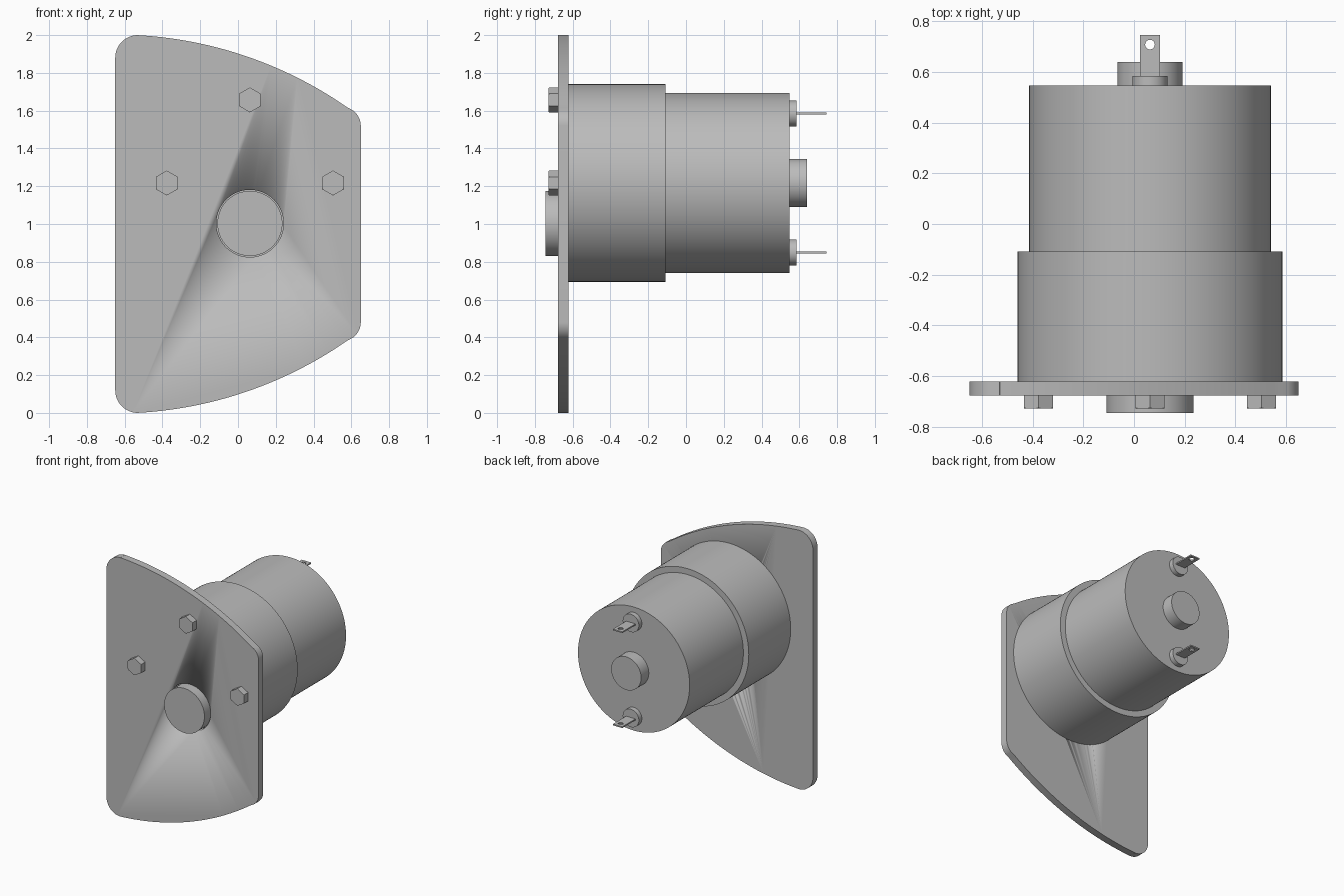
import bpy, bmesh
from math import sin, cos, pi, radians, acos
from mathutils import Matrix

cube = bpy.data.objects.get("Cube")
if cube:
    bpy.data.objects.remove(cube, do_unlink=True)

grey = bpy.data.materials.new("plain grey")
grey.use_nodes = True
colour = (0.5, 0.5, 0.5, 1)
grey.diffuse_color = colour
grey.node_tree.nodes["Principled BSDF"].inputs["Base Color"].default_value = colour

AXIS_X, AXIS_Z = 0.063, 1.217      # motor axis
PLATE_FRONT, PLATE_BACK = -0.677, -0.621
MOTOR_BACK = 0.547


def finish(name, bm, smooth=True):
    bmesh.ops.recalc_face_normals(bm, faces=bm.faces)
    mesh = bpy.data.meshes.new(name)
    bm.to_mesh(mesh)
    bm.free()
    mesh.materials.append(grey)
    obj = bpy.data.objects.new(name, mesh)
    bpy.context.collection.objects.link(obj)
    if smooth:
        bpy.ops.object.select_all(action='DESELECT')
        obj.select_set(True)
        bpy.context.view_layer.objects.active = obj
        bpy.ops.object.shade_smooth_by_angle(angle=radians(30))
    return obj


def cylinder(name, x, z, r, y0, y1, sides=96, r_front=None):
    """Cylinder or cone along y, with a corner pointing up."""
    bm = bmesh.new()
    bmesh.ops.create_cone(bm, cap_ends=True, segments=sides,
                          radius1=r if r_front is None else r_front,
                          radius2=r, depth=y1 - y0)
    bmesh.ops.transform(bm, verts=bm.verts, matrix=Matrix.Translation(
        (x, (y0 + y1) / 2, z)) @ Matrix.Rotation(-pi / 2, 4, 'X'))
    return finish(name, bm, sides > 6)


def cut(obj, cutter, operation='DIFFERENCE'):
    mod = obj.modifiers.new("cut", 'BOOLEAN')
    mod.operation = operation
    mod.object = cutter
    mod.solver = 'EXACT'
    cutter.hide_render = True
    cutter.hide_viewport = True
    cutter.hide_set(True)


def arc(cx, cz, r, a0, a1, n):
    steps = [a0 + (a1 - a0) * i / n for i in range(n + 1)]
    return [(cx + r * cos(a), cz + r * sin(a)) for a in steps]


# Mounting plate: upper half outline, mirrored about z = 1
R = 2.15
tip = acos(1.258 / R)
upper = arc(0.55, 1.52, 0.1, 0, tip, 10)
upper += arc(-0.65, 2.003 - R, R, tip, pi / 2 - 0.056, 32)[1:]
upper += arc(-0.53, 1.88, 0.12, pi / 2, pi, 14)
outline = upper + [(x, 2 - z) for x, z in reversed(upper)]
bm = bmesh.new()
face = bm.faces.new([bm.verts.new((x, PLATE_FRONT, z)) for x, z in outline])
ext = bmesh.ops.extrude_face_region(bm, geom=[face])
bmesh.ops.translate(bm, vec=(0, PLATE_BACK - PLATE_FRONT, 0),
                    verts=[v for v in ext["geom"] if isinstance(v, bmesh.types.BMVert)])
plate = finish("mounting_plate", bm)
cut(plate, cylinder("boss_hole_cutter", AXIS_X, 1.003, 0.178, -0.8, -0.5))

# Stepped body and bosses
cylinder("gearbox", AXIS_X, AXIS_Z, 0.523, PLATE_BACK, -0.109, 128)
cylinder("motor_can", AXIS_X, AXIS_Z, 0.477, -0.109, MOTOR_BACK, 128)
cylinder("rear_boss", AXIS_X, AXIS_Z, 0.128, MOTOR_BACK, 0.64)
cylinder("front_boss", AXIS_X, 1.003, 0.172, -0.745, PLATE_BACK)

# Hex bolt heads with chamfered corners
for name, x, z in (("left_bolt", AXIS_X + 0.44, AXIS_Z),
                   ("right_bolt", AXIS_X - 0.44, AXIS_Z),
                   ("top_bolt", AXIS_X, AXIS_Z + 0.44)):
    head = cylinder(name, x, z, 0.066, -0.728, PLATE_FRONT, 6)
    cone = cylinder(name + "_cutter", x, z, 0.15, -0.73, -0.67, 48, r_front=0.058)
    cut(head, cone, 'INTERSECT')

# Terminals: round insulator and drilled blade
for side, dz in (("upper", 0.367), ("lower", -0.367)):
    z = AXIS_Z + dz
    cylinder(side + "_terminal_base", AXIS_X, z, 0.069, MOTOR_BACK, 0.584, 48)
    bm = bmesh.new()
    bmesh.ops.create_cube(bm, size=1)
    bmesh.ops.scale(bm, vec=(0.08, 0.745 - MOTOR_BACK, 0.01), verts=bm.verts)
    bmesh.ops.translate(bm, vec=(AXIS_X, (0.745 + MOTOR_BACK) / 2, z), verts=bm.verts)
    blade = finish(side + "_terminal_blade", bm, False)
    bm = bmesh.new()
    bmesh.ops.create_cone(bm, cap_ends=True, segments=24, radius1=0.019, radius2=0.019,
                          depth=0.1, matrix=Matrix.Translation((AXIS_X, 0.708, z)))
    cut(blade, finish(side + "_blade_hole_cutter", bm))
